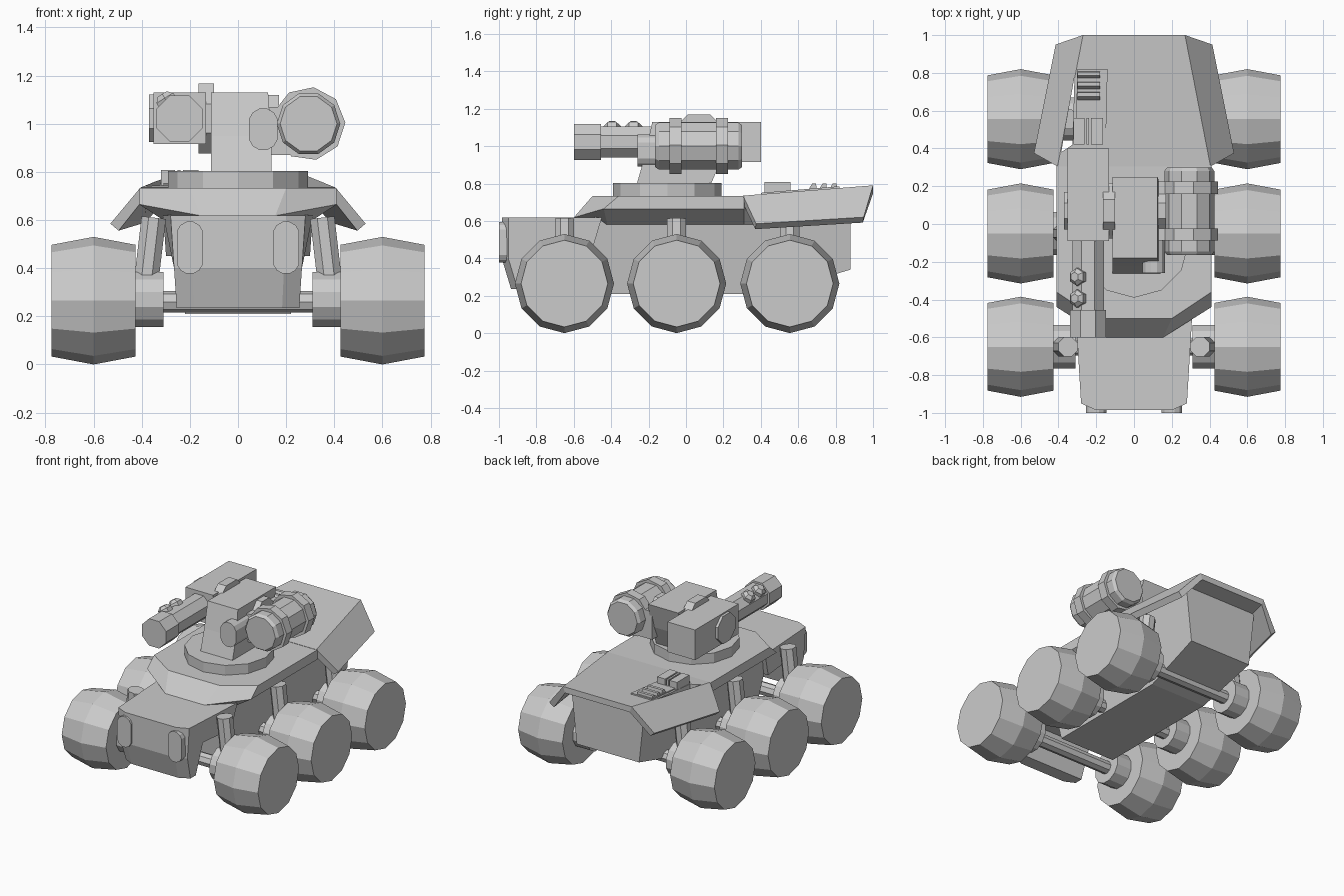
import bpy, bmesh, math
from mathutils import Vector

if "Cube" in bpy.data.objects:
    bpy.data.objects.remove(bpy.data.objects["Cube"])


def make(name, verts, faces):
    me = bpy.data.meshes.new(name)
    me.from_pydata([tuple(v) for v in verts], [], faces)
    bm = bmesh.new()
    bm.from_mesh(me)
    bmesh.ops.recalc_face_normals(bm, faces=bm.faces)
    bm.to_mesh(me)
    bm.free()
    ob = bpy.data.objects.new(name, me)
    bpy.context.collection.objects.link(ob)
    return ob


def loft(name, rings):
    """Closed solid through rings that all have the same point count."""
    n = len(rings[0])
    faces = [(k * n + i, k * n + (i + 1) % n, (k + 1) * n + (i + 1) % n, (k + 1) * n + i)
             for k in range(len(rings) - 1) for i in range(n)]
    faces += [tuple(range(n)), tuple(range((len(rings) - 1) * n, len(rings) * n))]
    return make(name, [v for r in rings for v in r], faces)


def lathe(name, start, axis, profile, n=12, phase=0.0):
    """Turned solid: profile holds (distance along axis, radius)."""
    axis = Vector(axis).normalized()
    ref = Vector((0, 1, 0)) if abs(axis.z) > 0.8 else Vector((0, 0, 1))
    u = (ref - axis * ref.dot(axis)).normalized()
    w = axis.cross(u)
    angles = [math.tau * (i + phase) / n for i in range(n)]
    return loft(name, [[Vector(start) + axis * t + (u * math.cos(a) + w * math.sin(a)) * r
                        for a in angles] for t, r in profile])


def box(name, x0, x1, y0, y1, z0, z1):
    return loft(name, [[(x0, y0, z), (x1, y0, z), (x1, y1, z), (x0, y1, z)] for z in (z0, z1)])


def side_prism(name, profile, width):
    """Side profile (y, z) spread to a half width that depends on z."""
    return loft(name, [[(s * width(z), y, z) for y, z in profile] for s in (-1, 1)])


def pill(name, x, z, half_w, half_h, y0, y1):
    pts = []
    for i in range(12):
        a = math.tau * (i + 0.5) / 12
        dz = math.copysign(half_h - half_w, math.sin(a))
        pts.append((x + half_w * math.cos(a), z + dz + half_w * math.sin(a)))
    return loft(name, [[(px, y, pz) for px, pz in pts] for y in (y0, y1)])


# Wheels with hubs, slanted struts and axles
for row, y in (("front", -0.65), ("middle", -0.05), ("rear", 0.555)):
    for side, s in (("left", -1), ("right", 1)):
        tag = f"{row}_{side}"
        lathe(f"{tag}_wheel", (s * 0.425, y, 0.265), (s, 0, 0),
              [(0, 0.232), (0.175, 0.265), (0.35, 0.232)], 12)
        lathe(f"{tag}_hub", (s * 0.31, y, 0.27), (s, 0, 0), [(0, 0.118), (0.13, 0.118)], 12, 0.5)
        lathe(f"{tag}_strut", (s * 0.383, y, 0.33), (s * -0.033, 0, 0.28),
              [(0, 0.055), (0.282, 0.055)], 8, 0.5)
    lathe(f"{row}_axle", (-0.33, y, 0.26), (1, 0, 0), [(0, 0.045), (0.66, 0.045)], 8)

# Main hull
side_prism("main_hull", [(-0.52, 0.6), (-0.38, 0.69), (0.3, 0.69), (0.88, 0.74), (0.88, 0.34),
                         (0.45, 0.21), (-0.48, 0.21)],
           lambda z: 0.22 + 0.07 * min(1, (z - 0.21) / 0.35))

# Nose: undercut behind the front plate, bowed in plan
nose_profile = [(-0.95, 0.618), (-0.95, 0.4), (-0.9, 0.235), (-0.84, 0.235), (-0.78, 0.45),
                (-0.5, 0.45), (-0.45, 0.618)]
rings = []
for f in (-1, -0.72, 0.72, 1):
    bow = -0.035 if abs(f) < 1 else 0
    rings.append([(f * (0.239 + 0.0666 * z + (0.03 if y > -0.6 else 0)),
                   y + (bow if y < -0.88 else 0), z) for y, z in nose_profile])
loft("nose", rings)

# Front lamps
for side, s in (("left", -1), ("right", 1)):
    pill(f"{side}_front_lamp", s * 0.2, 0.485, 0.056, 0.11, -1.0, -0.93)


# Roof deck with a sloped front and faceted corners
def deck(points):
    return points + [(-x, y, z) for x, y, z in reversed(points)]


loft("roof_deck", [
    deck([(0.2, -0.5, 0.733), (0.41, -0.36, 0.733), (0.41, 0.31, 0.733), (0.29, 0.36, 0.733)]),
    deck([(0.155, -0.6, 0.618), (0.41, -0.44, 0.665), (0.41, 0.31, 0.665), (0.29, 0.36, 0.665)]),
    deck([(0.155, -0.52, 0.57), (0.28, -0.42, 0.58), (0.28, 0.31, 0.58), (0.28, 0.36, 0.58)])])

# Rear fender canopy, with a slot on the left
canopy = make("rear_canopy",
              [(-0.53, 0.375, 0.585), (-0.405, 0.305, 0.735), (0.405, 0.305, 0.735),
               (0.53, 0.375, 0.585), (-0.415, 0.95, 0.62), (-0.27, 1.0, 0.79),
               (0.27, 1.0, 0.79), (0.415, 0.95, 0.62)],
              [(0, 1, 5, 4), (1, 2, 6, 5), (2, 3, 7, 6)])
if canopy.data.polygons[1].normal.z < 0:
    canopy.data.flip_normals()
shell = canopy.modifiers.new("thickness", "SOLIDIFY")
shell.thickness = 0.045
shell.offset = -1
slot = loft("slot_cutter", [[(-0.325, 0.42, z), (-0.385, 0.38, z), (-0.365, 0.5, z),
                             (-0.315, 0.78, z)] for z in (0.5, 0.95)])
slot.hide_render = True
slot.display_type = "WIRE"
cut = canopy.modifiers.new("slot", "BOOLEAN")
cut.operation = "DIFFERENCE"
cut.object = slot

# Vents on the canopy
loft("vent_base", [[(-0.31, 0.4, 0.72 + d), (-0.15, 0.4, 0.72 + d), (-0.14, 0.82, 0.755 + d),
                    (-0.3, 0.82, 0.755 + d)] for d in (0, 0.03)])
for i, (x0, x1) in enumerate(((-0.32, -0.262), (-0.252, -0.238), (-0.228, -0.165))):
    box(f"vent_block_{i + 1}", x0, x1, 0.42, 0.56, 0.73, 0.808)
for i in range(3):
    y = 0.675 + i * 0.055
    loft(f"vent_slat_{i + 1}", [[(x, y - 0.025, 0.76), (x, y, 0.80), (x, y + 0.02, 0.80),
                                 (x, y + 0.025, 0.76)] for x in (-0.3, -0.18)])

# Turret ring and head
lathe("turret_ring", (0, -0.1, 0.72), (0, 0, 1), [(0, 0.29), (0.083, 0.29)], 12)
loft("turret_head", [[(-0.113, -0.265, 0.79), (0.14, -0.265, 0.79), (0.14, 0.13, 0.79), (-0.113, 0.13, 0.79)],
                     [(-0.113, -0.22, 0.95), (0.138, -0.22, 0.95), (0.138, 0.2, 0.95), (-0.113, 0.2, 0.95)],
                     [(-0.113, -0.18, 1.13), (0.125, -0.18, 1.13), (0.125, 0.25, 1.13), (-0.113, 0.25, 1.13)]])

# Left cannon with its pivots
box("cannon_body", -0.352, -0.133, -0.09, 0.4, 0.915, 1.13)
lathe("cannon_inner_pivot", (-0.165, 0.07, 1.022), (1, 0, 0), [(0, 0.158), (0.065, 0.158)], 8, 0.5)
lathe("cannon_outer_cap", (-0.37, 0.07, 1.022), (1, 0, 0), [(0, 0.107), (0.04, 0.107)], 8, 0.5)
lathe("cannon_barrel", (-0.243, -0.6, 1.022), (0, 1, 0),
      [(0, 0.104), (0.145, 0.104), (0.145, 0.09), (0.53, 0.09)], 8, 0.5)
for i, y in enumerate((-0.395, -0.28)):
    lathe(f"barrel_stud_{i + 1}", (-0.275, y, 1.06), (-0.5, 0, 0.8),
          [(0, 0.047), (0.055, 0.047), (0.075, 0.025)], 6)

# Right launcher drum with clamps and mounting
lathe("launcher_drum", (0.293, -0.165, 1.0), (0, 1, 0),
      [(0, 0.118), (0.02, 0.132), (0.445, 0.132), (0.465, 0.118)], 10, 0.5)
for i, y in enumerate((-0.088, 0.16)):
    lathe(f"launcher_clamp_{i + 1}", (0.293, y, 1.0), (0, 1, 0), [(0, 0.153), (0.065, 0.153)], 9, 0.2)
    box(f"clamp_arm_{i + 1}", 0.11, 0.26, y, y + 0.065, 0.87, 1.07)
lathe("launcher_pivot", (0.08, 0.07, 1.022), (1, 0, 0), [(0, 0.105), (0.09, 0.105)], 8, 0.5)
pill("sight", 0.105, 0.977, 0.062, 0.088, -0.26, 0.0)
